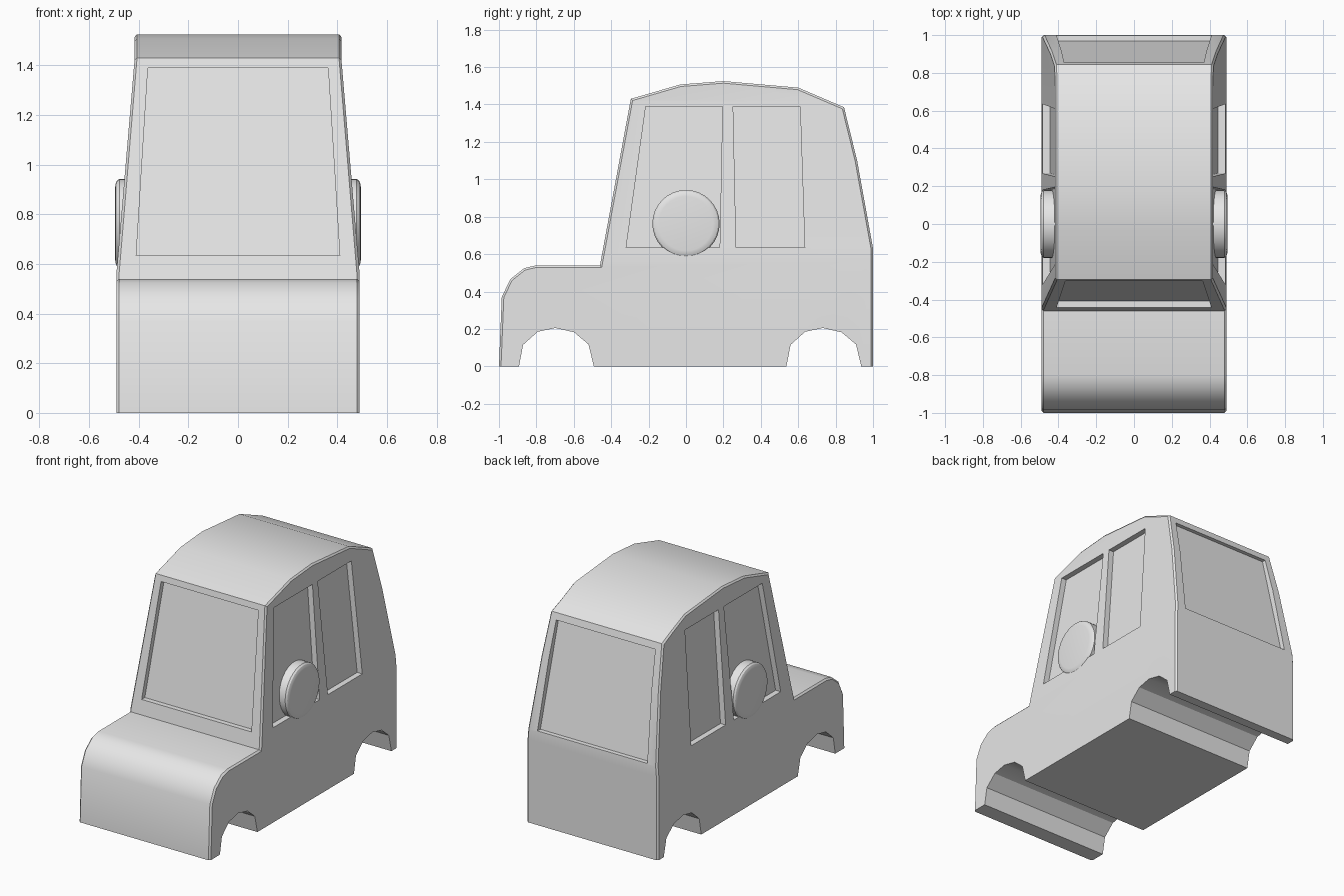
import bpy
import bmesh
from math import radians, sin, cos, pi
from mathutils import Vector

cube = bpy.data.objects.get("Cube")
if cube:
    bpy.data.objects.remove(cube, do_unlink=True)

grey = bpy.data.materials.new("light grey")
grey.use_nodes = True
grey.diffuse_color = (0.8, 0.8, 0.8, 1)
grey.node_tree.nodes["Principled BSDF"].inputs["Base Color"].default_value = (0.8, 0.8, 0.8, 1)

WIDTH, ROOF_WIDTH = 0.49, 0.417
WAIST, EAVES = 0.56, 1.42


def half_width(z):
    """Half width of the body, narrowing from waist to eaves."""
    t = min(max((z - WAIST) / (EAVES - WAIST), 0), 1)
    return WIDTH + (ROOF_WIDTH - WIDTH) * t


def add_object(name, bm):
    bmesh.ops.recalc_face_normals(bm, faces=bm.faces)
    mesh = bpy.data.meshes.new(name)
    bm.to_mesh(mesh)
    bm.free()
    mesh.materials.append(grey)
    obj = bpy.data.objects.new(name, mesh)
    bpy.context.collection.objects.link(obj)
    return obj


def loft(name, loops):
    """Skin matching loops of points and cap both ends."""
    bm = bmesh.new()
    rings = [[bm.verts.new(p) for p in loop] for loop in loops]
    for a, b in zip(rings, rings[1:]):
        for i in range(len(a)):
            j = (i + 1) % len(a)
            bm.faces.new((a[i], a[j], b[j], b[i]))
    bm.faces.new(rings[0])
    bm.faces.new(rings[-1])
    return add_object(name, bm)


def smooth(obj):
    bpy.ops.object.select_all(action='DESELECT')
    obj.select_set(True)
    bpy.context.view_layer.objects.active = obj
    bpy.ops.object.shade_smooth_by_angle(angle=radians(28))


# Body: side profile (y, z) with both wheel arches, extruded across
upper = [(-1, 0), (-.985, .37), (-.94, .465), (-.865, .525), (-.8, .54),
         (-.46, .54), (-.295, 1.43), (-.03, 1.507), (.2, 1.525), (.6, 1.49),
         (.845, 1.385), (.915, 1.1), (1, .63), (1, 0)]
arch = [(-.2, 0), (-.178, .115), (-.1, .185), (-.005, .205),
        (.095, .182), (.172, .117), (.2, 0)]
lower = [(c + y, z) for c in (.737, -.693) for y, z in reversed(arch)]

bm = bmesh.new()
side = bm.faces.new([bm.verts.new((-WIDTH, y, z)) for y, z in upper + lower])
out = bmesh.ops.extrude_face_region(bm, geom=[side], use_keep_orig=True)
for v in out["geom"]:
    if isinstance(v, bmesh.types.BMVert):
        v.co.x = WIDTH
bmesh.ops.recalc_face_normals(bm, faces=bm.faces)

# Narrow chamfer along the outer rim of each side
outline = {(round(y, 3), round(z, 3)) for y, z in upper}
rim = [e for e in bm.edges
       if abs(e.verts[0].co.x - e.verts[1].co.x) < .01
       and all((round(v.co.y, 3), round(v.co.z, 3)) in outline for v in e.verts)]
bmesh.ops.bevel(bm, geom=rim, offset=.011, segments=1, affect='EDGES')

# Taper the cabin
for z in (WAIST, EAVES):
    bmesh.ops.bisect_plane(bm, geom=bm.verts[:] + bm.edges[:] + bm.faces[:],
                           plane_co=(0, 0, z), plane_no=(0, 0, 1))
for v in bm.verts:
    v.co.x *= half_width(v.co.z) / WIDTH
body = add_object("car_body", bm)

# Window recesses
cutters = []
side_windows = {
    "front_side": [(-.32, .635), (-.215, 1.39), (.195, 1.39), (.18, .635)],
    "rear_side": [(.268, .635), (.252, 1.39), (.61, 1.39), (.635, .635)],
}
for name, quad in side_windows.items():
    for s, label in ((1, "left"), (-1, "right")):
        loops = [[(s * (half_width(z) + d), y, z) for y, z in quad] for d in (-.038, .1)]
        cutters.append(loft(f"{label}_{name}_window_cutter", loops))


def end_cutter(name, bottom, top, outward):
    """bottom and top are (half width, y, z) of the recessed pane."""
    pane = [(s * w, y, z) for s, (w, y, z) in
            ((-1, bottom), (1, bottom), (1, top), (-1, top))]
    outer = [(x, y + outward, z) for x, y, z in pane]
    cutters.append(loft(name, [pane, outer]))


end_cutter("windscreen_cutter", (.41, -.408, .635), (.363, -.268, 1.39), -.2)
end_cutter("rear_window_cutter", (.41, .968, .635), (.37, .83, 1.34), .2)

for cutter in cutters:
    mod = body.modifiers.new(cutter.name, 'BOOLEAN')
    mod.operation = 'DIFFERENCE'
    mod.solver = 'EXACT'
    mod.object = cutter
    cutter.hide_render = True
    cutter.hide_viewport = True

# Bake the recesses, then drop the cutters
bpy.context.view_layer.update()
for cutter in cutters:
    cutter.hide_viewport = False
bpy.context.view_layer.update()
graph = bpy.context.evaluated_depsgraph_get()
baked = bpy.data.meshes.new_from_object(body.evaluated_get(graph))
body.modifiers.clear()
body.data = baked
for cutter in cutters:
    bpy.data.objects.remove(cutter, do_unlink=True)
smooth(body)

# Round discs on the doors, with a softened outer rim
disc_profile = [(.41, .18), (.478, .18), (.488, .172), (.493, .16), (.495, .145)]
for s, label in ((1, "left"), (-1, "right")):
    loops = [[(s * x, r * cos(k * pi / 16), .763 + r * sin(k * pi / 16)) for k in range(32)]
             for x, r in disc_profile]
    smooth(loft(f"{label}_door_disc", loops))
